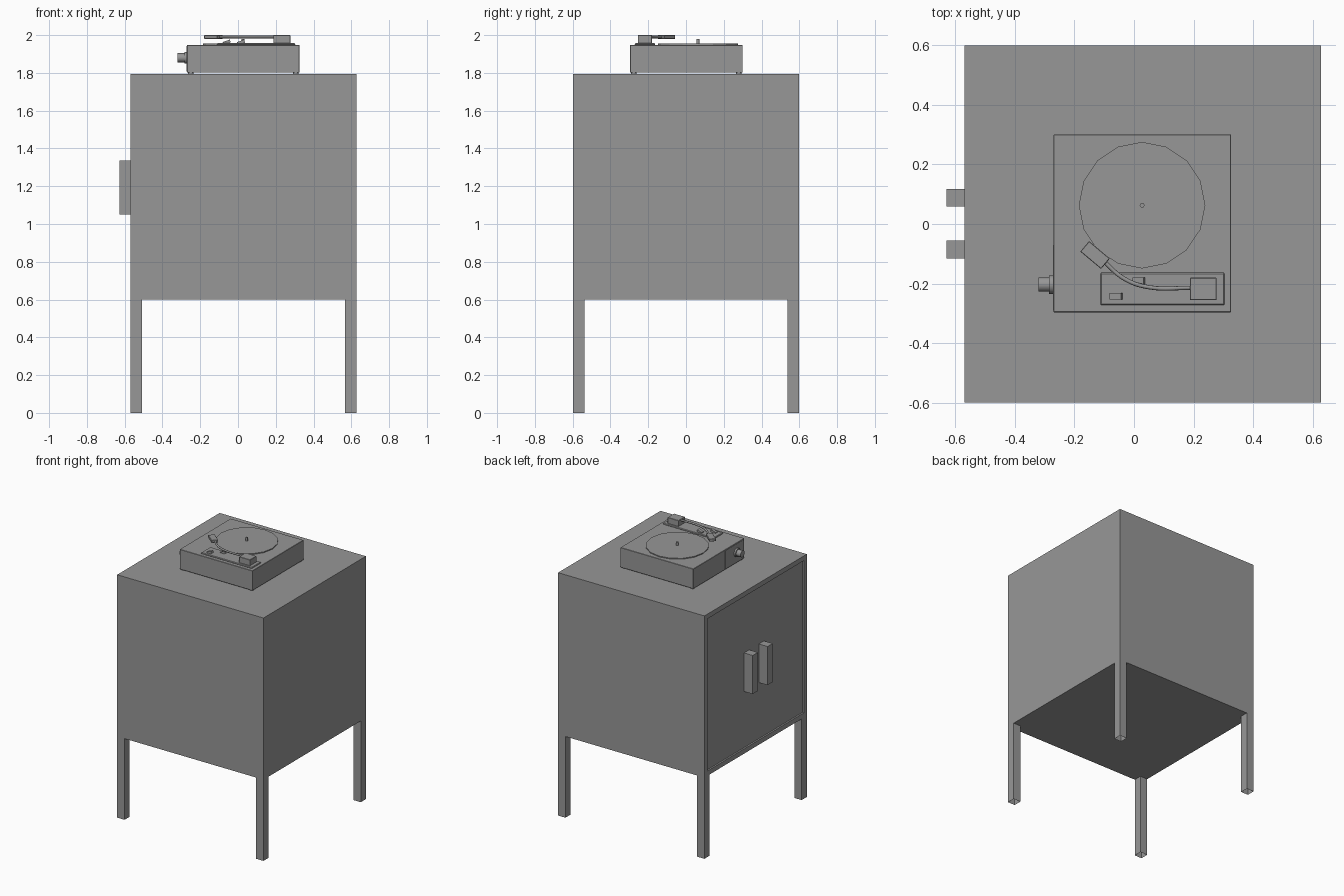
import bpy, bmesh, math
from mathutils import Vector

if "Cube" in bpy.data.objects:
    bpy.data.objects.remove(bpy.data.objects["Cube"])

GREY = bpy.data.materials.new("dark_grey")
GREY.diffuse_color = (.31, .31, .31, 1)
GREY.use_nodes = True
GREY.node_tree.nodes["Principled BSDF"].inputs["Base Color"].default_value = GREY.diffuse_color

def finish(name, bm):
    me = bpy.data.meshes.new(name)
    bm.to_mesh(me)
    bm.free()
    me.materials.append(GREY)
    ob = bpy.data.objects.new(name, me)
    bpy.context.collection.objects.link(ob)
    return ob

def box(name, x0, x1, y0, y1, z0, z1, bevel=0, open_ends=False):
    bm = bmesh.new()
    bmesh.ops.create_cube(bm, size=1)
    bmesh.ops.scale(bm, vec=(x1 - x0, y1 - y0, z1 - z0), verts=bm.verts)
    if open_ends:
        bm.normal_update()
        ends = [f for f in bm.faces if abs(f.normal.z) > .9]
        bmesh.ops.delete(bm, geom=ends, context='FACES')
    if bevel:
        bmesh.ops.bevel(bm, geom=bm.edges[:], offset=bevel, segments=1, affect='EDGES')
    ob = finish(name, bm)
    ob.location = ((x0 + x1) / 2, (y0 + y1) / 2, (z0 + z1) / 2)
    return ob

def cylinder(name, loc, r, depth, sides, axis='Z', smooth=True):
    bm = bmesh.new()
    bmesh.ops.create_cone(bm, cap_ends=True, segments=sides, radius1=r, radius2=r, depth=depth)
    for f in bm.faces:
        f.smooth = smooth and len(f.verts) == 4
    ob = finish(name, bm)
    ob.location = loc
    if axis == 'X':
        ob.rotation_euler.y = math.pi / 2
    return ob

# Cabinet with a flat frame and a recessed door panel on the -x side
bm = bmesh.new()
bmesh.ops.create_cube(bm, size=1)
for v in bm.verts:
    v.co = (.029 + v.co.x * 1.196, v.co.y * 1.196, 1.1975 + v.co.z * 1.195)
bm.normal_update()
door = [f for f in bm.faces if f.normal.x < -.9]
bmesh.ops.inset_region(bm, faces=door, thickness=.05)
pushed = bmesh.ops.extrude_discrete_faces(bm, faces=door)["faces"]
for v in pushed[0].verts:
    v.co.x += .012
finish("cabinet", bm)

# Legs (open at the ends) and door handles
for x in (-.569, .567):
    for y in (-.598, .538):
        box("cabinet_leg", x, x + .06, y, y + .06, 0, .6, open_ends=True)
for y in (-.115, .058):
    box("door_handle", -.628, -.555, y, y + .06, 1.05, 1.335)

# Record player body, side panel and feet
box("player_body", -.27, .326, -.296, .3, 1.801, 1.948, .002)
box("player_side_panel", -.272, -.26, -.29, -.07, 1.807, 1.942)
for x in (-.25, .306):
    for y in (-.276, .28):
        cylinder("player_foot", (x, y, 1.798), .014, .008, 16)

# Platter and spindle
cylinder("platter", (.027, .063, 1.948), .212, .013, 16, smooth=False)
cylinder("spindle", (.027, .063, 1.966), .008, .026, 12)

# Volume knob
cylinder("knob_collar", (-.277, -.203, 1.88), .031, .015, 24, 'X')
cylinder("knob", (-.3, -.203, 1.88), .024, .04, 24, 'X')

# Tonearm plate, pivot block and tilted switches
box("arm_plate", -.113, .304, -.272, -.163, 1.946, 1.957, .004)
box("arm_pivot", .187, .277, -.255, -.18, 1.955, 2.0, .002)
for x, y in ((-.06, -.242), (.016, -.19)):
    s = box("switch", x - .02, x + .02, y - .011, y + .011, 1.954, 1.97)
    s.rotation_euler.y = math.radians(-20)

# Bent tonearm tube
cu = bpy.data.curves.new("tonearm", 'CURVE')
cu.dimensions = '3D'
cu.bevel_depth = .007
cu.bevel_resolution = 2
cu.resolution_u = 8
cu.materials.append(GREY)
sp = cu.splines.new('BEZIER')
pts = [(.195, -.214), (.05, -.212), (-.03, -.185), (-.105, -.122)]
sp.bezier_points.add(len(pts) - 1)
for p, (x, y) in zip(sp.bezier_points, pts):
    p.co = Vector((x, y, 1.99))
    p.handle_left_type = p.handle_right_type = 'AUTO'
bpy.context.collection.objects.link(bpy.data.objects.new("tonearm", cu))

# Headshell
head = box("headshell", -.176, -.085, -.127, -.081, 1.98, 2.0, .002)
head.rotation_euler.z = math.radians(-40)
